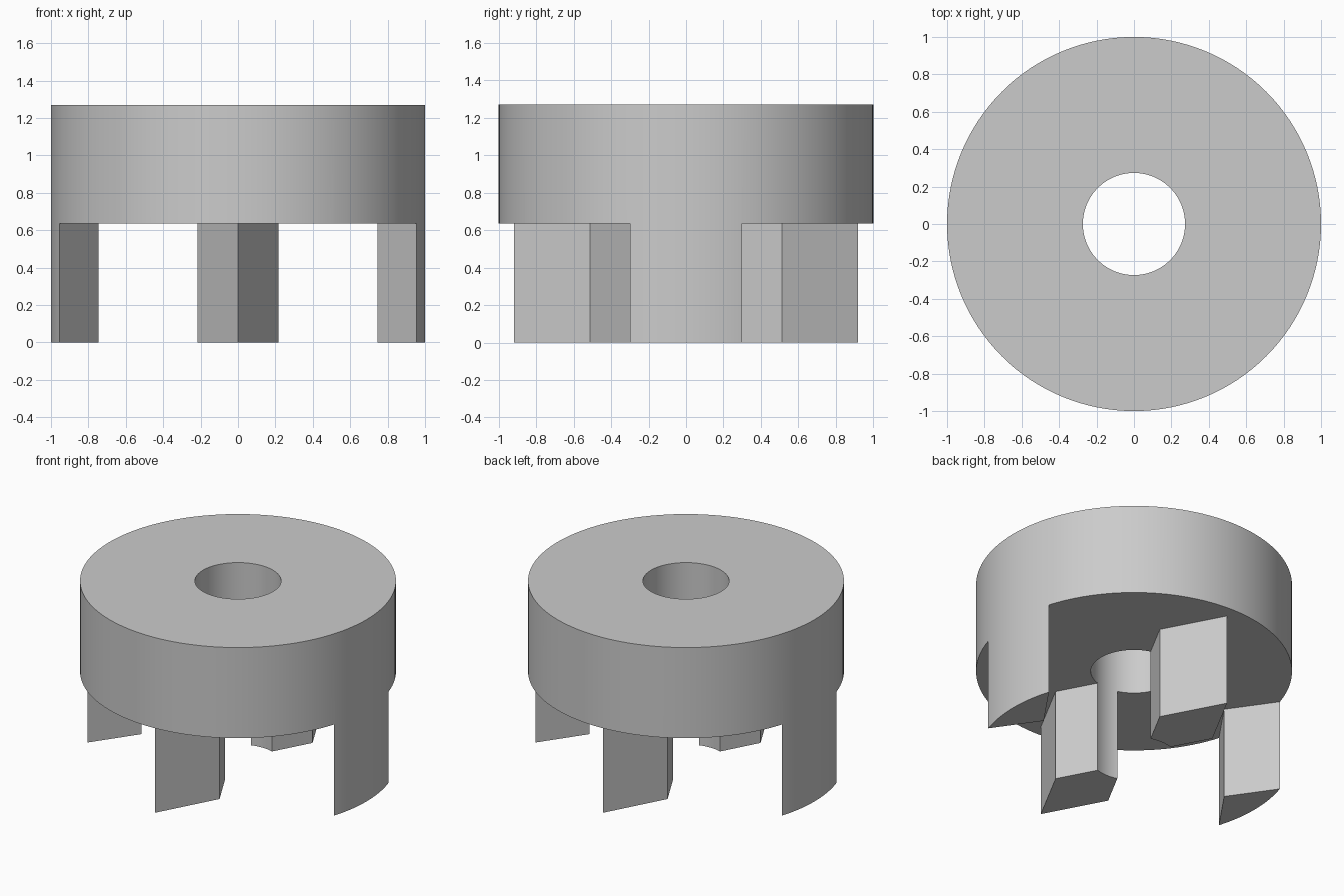
import bpy
import bmesh
from math import cos, sin, pi, radians

cube = bpy.data.objects.get("Cube")
if cube:
    bpy.data.objects.remove(cube, do_unlink=True)

HEIGHT, SHOULDER = 1.27, 0.637
OUTER, BORE, SIDES = 1.0, 0.273, 128

grey = bpy.data.materials.new("plain grey")
grey.use_nodes = True
colour = (0.6, 0.6, 0.6, 1)
grey.diffuse_color = colour
grey.node_tree.nodes["Principled BSDF"].inputs["Base Color"].default_value = colour


def prism(name, outline, bottom, top):
    """Upright solid with the given outline."""
    bm = bmesh.new()
    face = bm.faces.new([bm.verts.new((x, y, bottom)) for x, y in outline])
    up = bmesh.ops.extrude_face_region(bm, geom=[face])["geom"]
    for v in up:
        if isinstance(v, bmesh.types.BMVert):
            v.co.z = top
    bmesh.ops.recalc_face_normals(bm, faces=bm.faces)
    mesh = bpy.data.meshes.new(name)
    bm.to_mesh(mesh)
    bm.free()
    mesh.materials.append(grey)
    obj = bpy.data.objects.new(name, mesh)
    bpy.context.collection.objects.link(obj)
    return obj


def circle(radius):
    return [(radius * cos(2 * pi * i / SIDES), radius * sin(2 * pi * i / SIDES))
            for i in range(SIDES)]


def subtract(target, cutter):
    """Cut one solid from another and discard the cutter."""
    cutter.hide_render = True
    mod = target.modifiers.new("cut", 'BOOLEAN')
    mod.operation = 'DIFFERENCE'
    mod.solver = 'EXACT'
    mod.object = cutter
    bpy.context.view_layer.objects.active = target
    bpy.ops.object.modifier_apply(modifier=mod.name)
    bpy.data.objects.remove(cutter, do_unlink=True)


# Thick ring with a through bore
body = prism("jaw_ring", circle(OUTER), 0, HEIGHT)
subtract(body, prism("bore_cutter", circle(BORE), -0.2, HEIGHT + 0.2))

# Slot block: everything below the shoulder except the four jaws
slots = prism("slot_cutter", [(-1.2, -1.2), (1.2, -1.2), (1.2, 1.2), (-1.2, 1.2)],
              -0.1, SHOULDER)
for s in (-1, 1):
    # Diamond jaws at front and back, trimmed by the bore
    diamond = [(0, s * 0.917), (0.217, s * 0.513), (0, s * 0.11), (-0.217, s * 0.513)]
    subtract(slots, prism("diamond_jaw", diamond, -0.3, HEIGHT))
    # Wedge jaws at the sides, their outer wall flush with the ring
    wedge = [(s * 0.745, 0), (s * 1.093, 0.5), (s * 1.093, -0.5)]
    subtract(slots, prism("wedge_jaw", wedge, -0.3, HEIGHT))
subtract(body, slots)

# Smooth the round walls, keep the cut edges sharp
bpy.ops.object.select_all(action='DESELECT')
body.select_set(True)
bpy.context.view_layer.objects.active = body
bpy.ops.object.shade_smooth_by_angle(angle=radians(20))
